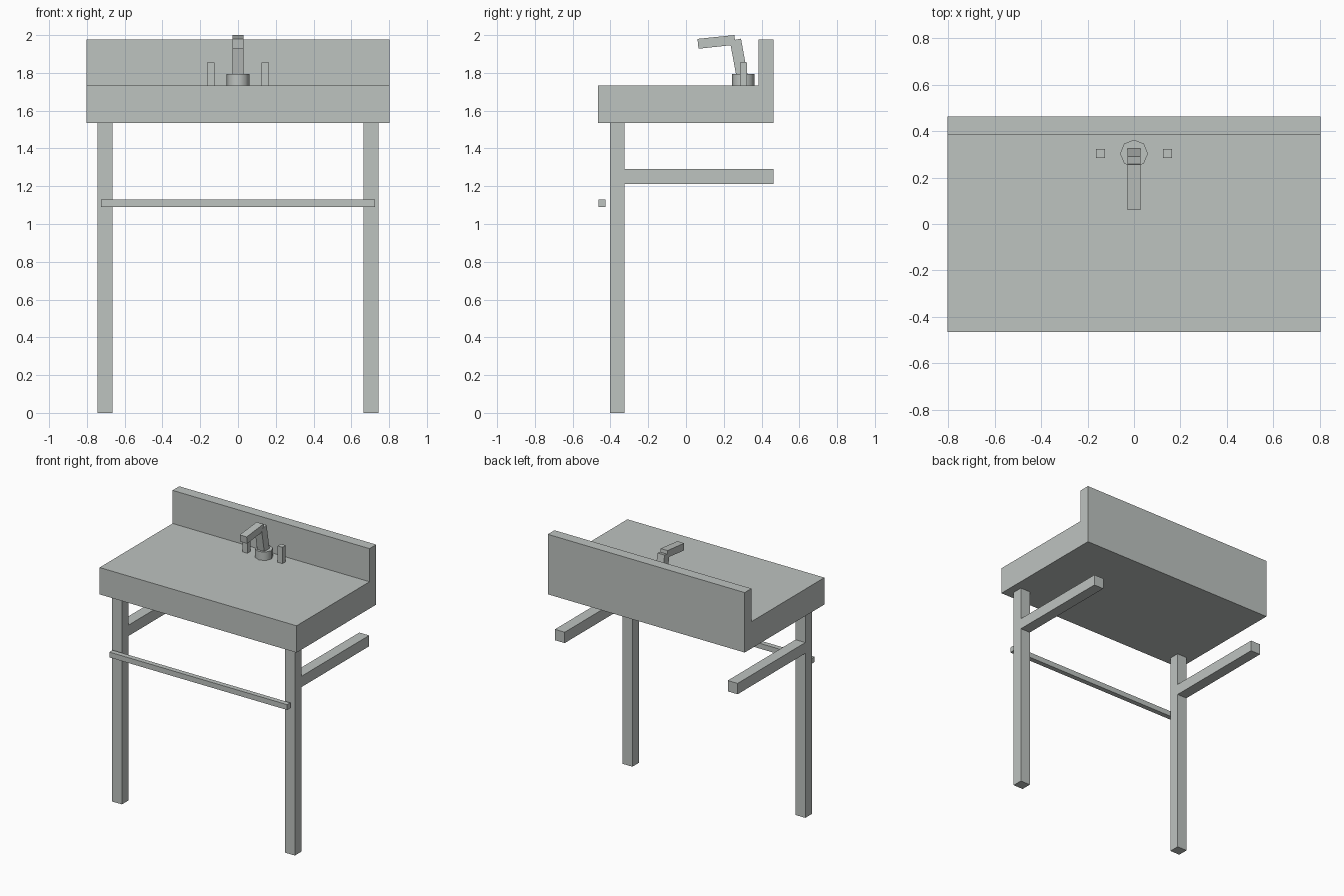
import bpy, bmesh, math

if "Cube" in bpy.data.objects:
    bpy.data.objects.remove(bpy.data.objects["Cube"])

mat = bpy.data.materials.new("pale grey")
mat.diffuse_color = (0.515, 0.546, 0.527, 1)
mat.use_nodes = True
mat.node_tree.nodes["Principled BSDF"].inputs["Base Color"].default_value = mat.diffuse_color


def make_object(name, bm):
    bmesh.ops.recalc_face_normals(bm, faces=bm.faces)
    mesh = bpy.data.meshes.new(name)
    bm.to_mesh(mesh)
    bm.free()
    mesh.materials.append(mat)
    obj = bpy.data.objects.new(name, mesh)
    bpy.context.collection.objects.link(obj)
    return obj


def side_profile(name, points, x0, x1):
    """Extrude a (y, z) outline along x."""
    bm = bmesh.new()
    face = bm.faces.new([bm.verts.new((x0, y, z)) for y, z in points])
    ext = bmesh.ops.extrude_face_region(bm, geom=[face])
    moved = [v for v in ext["geom"] if isinstance(v, bmesh.types.BMVert)]
    bmesh.ops.translate(bm, verts=moved, vec=(x1 - x0, 0, 0))
    return make_object(name, bm)


def box(name, x0, x1, y0, y1, z0, z1):
    return side_profile(name, [(y0, z0), (y1, z0), (y1, z1), (y0, z1)], x0, x1)


# Counter slab with raised splashback
side_profile("counter", [(-0.465, 1.535), (0.463, 1.535), (0.463, 1.977),
                         (0.385, 1.977), (0.385, 1.733), (-0.465, 1.733)], -0.803, 0.803)

# Legs with wall rails, and tap handles, on both sides
for side, s in (("left", -1), ("right", 1)):
    x0, x1 = sorted((s * 0.665, s * 0.745))
    side_profile(side + "_leg_and_rail",
                 [(-0.402, 0), (-0.325, 0), (-0.325, 1.212), (0.463, 1.212),
                  (0.463, 1.292), (-0.325, 1.292), (-0.325, 1.535), (-0.402, 1.535)], x0, x1)
    x0, x1 = sorted((s * 0.124, s * 0.163))
    box(side + "_tap_handle", x0, x1, 0.285, 0.323, 1.733, 1.854)

# Towel bar in front of the legs
box("towel_bar", -0.725, 0.725, -0.463, -0.426, 1.091, 1.13)

# Tap base
bm = bmesh.new()
bmesh.ops.create_cone(bm, cap_ends=True, segments=8, radius1=0.06, radius2=0.06, depth=0.062)
bmesh.ops.translate(bm, verts=bm.verts, vec=(0, 0.303, 1.764))
base = make_object("tap_base", bm)
bpy.context.view_layer.objects.active = base
base.select_set(True)
bpy.ops.object.shade_smooth_by_angle(angle=math.radians(50))

# Leaning stem and spout
side_profile("tap_stem", [(0.277, 1.725), (0.336, 1.736), (0.291, 1.981), (0.232, 1.970)],
             -0.029, 0.029)
side_profile("tap_spout", [(0.066, 1.928), (0.262, 1.949), (0.256, 2.0), (0.061, 1.980)],
             -0.028, 0.028)
